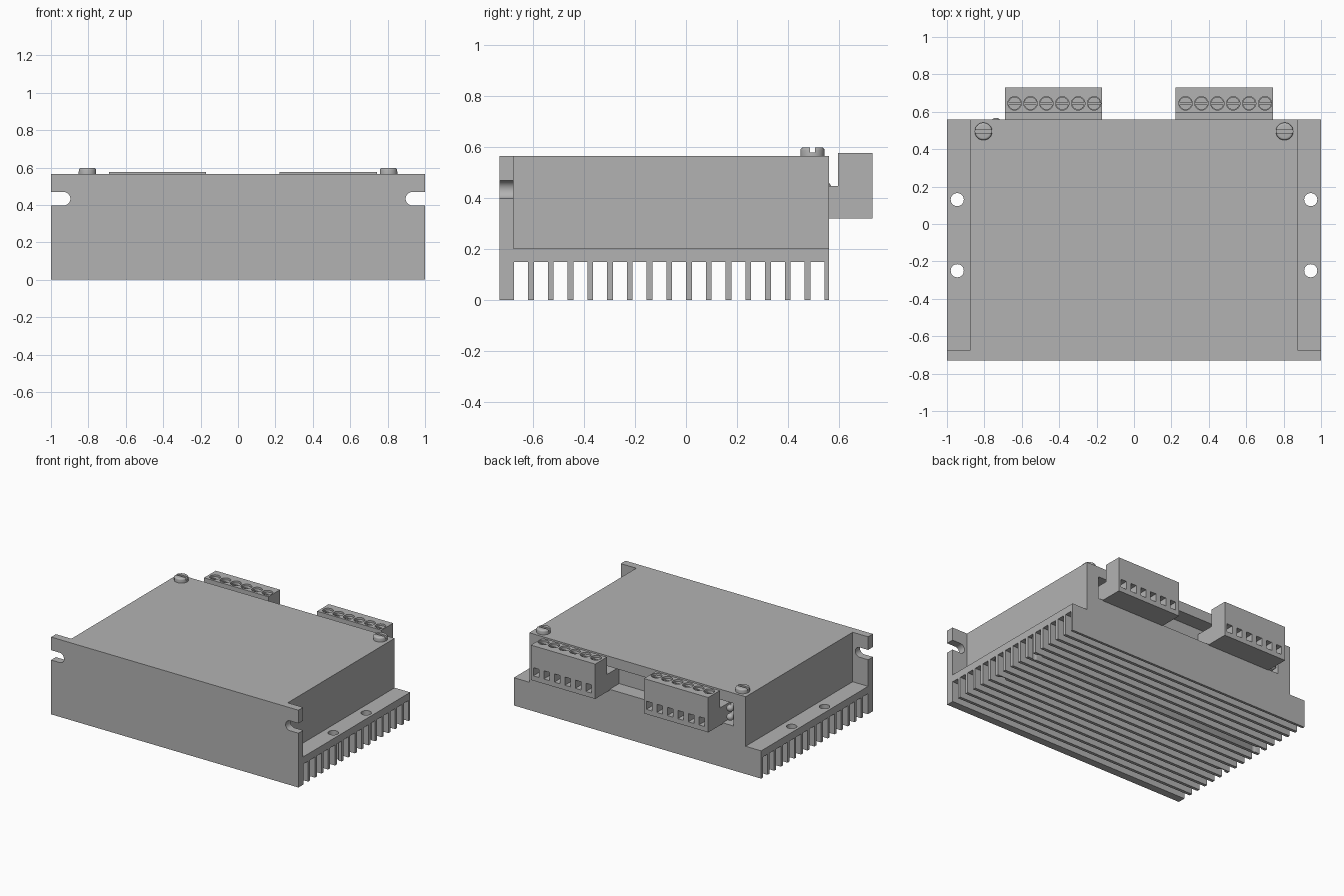
import bpy, bmesh, math
from mathutils import Matrix, Vector

cube = bpy.data.objects.get("Cube")
if cube:
    bpy.data.objects.remove(cube, do_unlink=True)

grey = bpy.data.materials.new("plain_grey")
grey.use_nodes = True
COLOUR = (0.45, 0.45, 0.45, 1)
grey.diffuse_color = COLOUR
grey.node_tree.nodes["Principled BSDF"].inputs["Base Color"].default_value = COLOUR

Y_AXIS = Matrix.Rotation(math.pi / 2, 4, "X")
BACK = 0.56      # rear face of the housing
TOP = 0.565      # top face of the housing
DECK = 0.203     # top of the heatsink


def finish(name, bm, smooth=False):
    bmesh.ops.recalc_face_normals(bm, faces=bm.faces)
    mesh = bpy.data.meshes.new(name)
    bm.to_mesh(mesh)
    bm.free()
    mesh.materials.append(grey)
    obj = bpy.data.objects.new(name, mesh)
    bpy.context.collection.objects.link(obj)
    if smooth:
        select(obj)
        bpy.ops.object.shade_smooth_by_angle(angle=math.radians(35))
    return obj


def select(obj):
    bpy.ops.object.select_all(action="DESELECT")
    obj.select_set(True)
    bpy.context.view_layer.objects.active = obj


def box(name, x, y, z):
    bm = bmesh.new()
    size = Matrix.Diagonal((x[1] - x[0], y[1] - y[0], z[1] - z[0], 1))
    middle = Vector((sum(x) / 2, sum(y) / 2, sum(z) / 2))
    bmesh.ops.create_cube(bm, size=1, matrix=Matrix.Translation(middle) @ size)
    return finish(name, bm)


def cylinder(name, centre, radius, depth, turn=Matrix(), rim=0):
    bm = bmesh.new()
    bmesh.ops.create_cone(bm, cap_ends=True, segments=32, radius1=radius, radius2=radius,
                          depth=depth, matrix=Matrix.Translation(centre) @ turn)
    if rim:
        edges = [e for e in bm.edges if all(v.co.z > centre[2] for v in e.verts)]
        bmesh.ops.bevel(bm, geom=edges, offset=rim, segments=4, affect="EDGES", profile=0.5)
    return finish(name, bm, True)


def prism(name, profile, x0, x1):
    """Extrude a (y, z) outline along x."""
    bm = bmesh.new()
    face = bm.faces.new([bm.verts.new((x0, y, z)) for y, z in profile])
    moved = bmesh.ops.extrude_face_region(bm, geom=[face])["geom"]
    verts = [v for v in moved if isinstance(v, bmesh.types.BMVert)]
    bmesh.ops.translate(bm, verts=verts, vec=(x1 - x0, 0, 0))
    return finish(name, bm)


def cut(obj, cutters):
    for cutter in cutters:
        mod = obj.modifiers.new("cut", "BOOLEAN")
        mod.operation = "DIFFERENCE"
        mod.solver = "EXACT"
        mod.object = cutter
        select(obj)
        bpy.ops.object.modifier_apply(modifier=mod.name)
        bpy.data.objects.remove(cutter, do_unlink=True)
    select(obj)
    bpy.ops.object.shade_smooth_by_angle(angle=math.radians(30))


# Finned heatsink with the tall front plate, one outline along x
outline = [(-0.73, 0), (-0.73, TOP), (-0.675, TOP), (-0.675, DECK), (BACK, DECK), (BACK, 0)]
for i in reversed(range(16)):
    y = -0.673 + 0.0773 * i
    outline += [(y + 0.055, 0), (y + 0.055, 0.15), (y, 0.15), (y, 0)]
heatsink = prism("heatsink", outline, -1, 1)

# Mounting holes in the side flanges and open slots in the front plate
cutters = []
for side in (-1, 1):
    for y in (0.13, -0.25):
        cutters.append(cylinder("hole_cutter", (side * 0.945, y, 0.1), 0.035, 0.4))
    cutters.append(cylinder("slot_end_cutter", (side * 0.932, -0.7, 0.433), 0.036, 0.2, Y_AXIS))
    cutters.append(box("slot_cutter", sorted((side * 0.932, side * 1.1)),
                       (-0.8, -0.6), (0.397, 0.469)))
cut(heatsink, cutters)

# Housing with the long connector opening at the back
housing = box("housing", (-0.875, 0.875), (-0.675, BACK), (DECK, TOP))
cut(housing, [box("opening_cutter", (-0.775, 0.775), (0.45, 0.7), (0.325, 0.49))])

# Cover screws with a slotted, rounded head
for side, label in ((-1, "right"), (1, "left")):
    head = cylinder("cover_screw_" + label, (side * 0.805, 0.495, 0.58), 0.047, 0.036, rim=0.012)
    cut(head, [box("slot_cutter", (side * 0.805 - 0.1, side * 0.805 + 0.1),
                   (0.486, 0.504), (0.578, 0.7))])

# Terminal blocks with six sunken screws and six wire openings
block_outline = [(0.455, 0.327), (BACK, 0.327), (BACK, 0.32), (0.73, 0.32),
                 (0.73, 0.575), (0.595, 0.575), (0.595, 0.447), (0.455, 0.447)]
for middle, label in ((-0.431, "right"), (0.483, "left")):
    block = prism("terminal_block_" + label, block_outline, middle - 0.26, middle + 0.26)
    wells = []
    for i in range(6):
        x = middle + 0.005 + 0.085 * (i - 2.5)
        wells.append(cylinder("well_cutter", (x, 0.645, 0.6), 0.036, 0.1))
        wells.append(box("wire_cutter", (x - 0.023, x + 0.023), (0.66, 0.8), (0.355, 0.415)))
    cut(block, wells)
    for i in range(6):
        x = middle + 0.005 + 0.085 * (i - 2.5)
        screw = cylinder("terminal_screw_%s_%d" % (label, i + 1), (x, 0.645, 0.552), 0.034, 0.02)
        cut(screw, [box("slot_cutter", (x - 0.1, x + 0.1), (0.64, 0.65), (0.553, 0.6))])

# Two indicator lamps beside the right terminal block
for z, label in ((0.44, "upper"), (0.375, "lower")):
    bm = bmesh.new()
    bmesh.ops.create_uvsphere(bm, u_segments=24, v_segments=12, radius=0.025,
                              matrix=Matrix.Translation((-0.738, 0.543, z)))
    finish("lamp_dome_" + label, bm, True)
    cylinder("lamp_body_" + label, (-0.738, 0.496, z), 0.025, 0.094, Y_AXIS)
